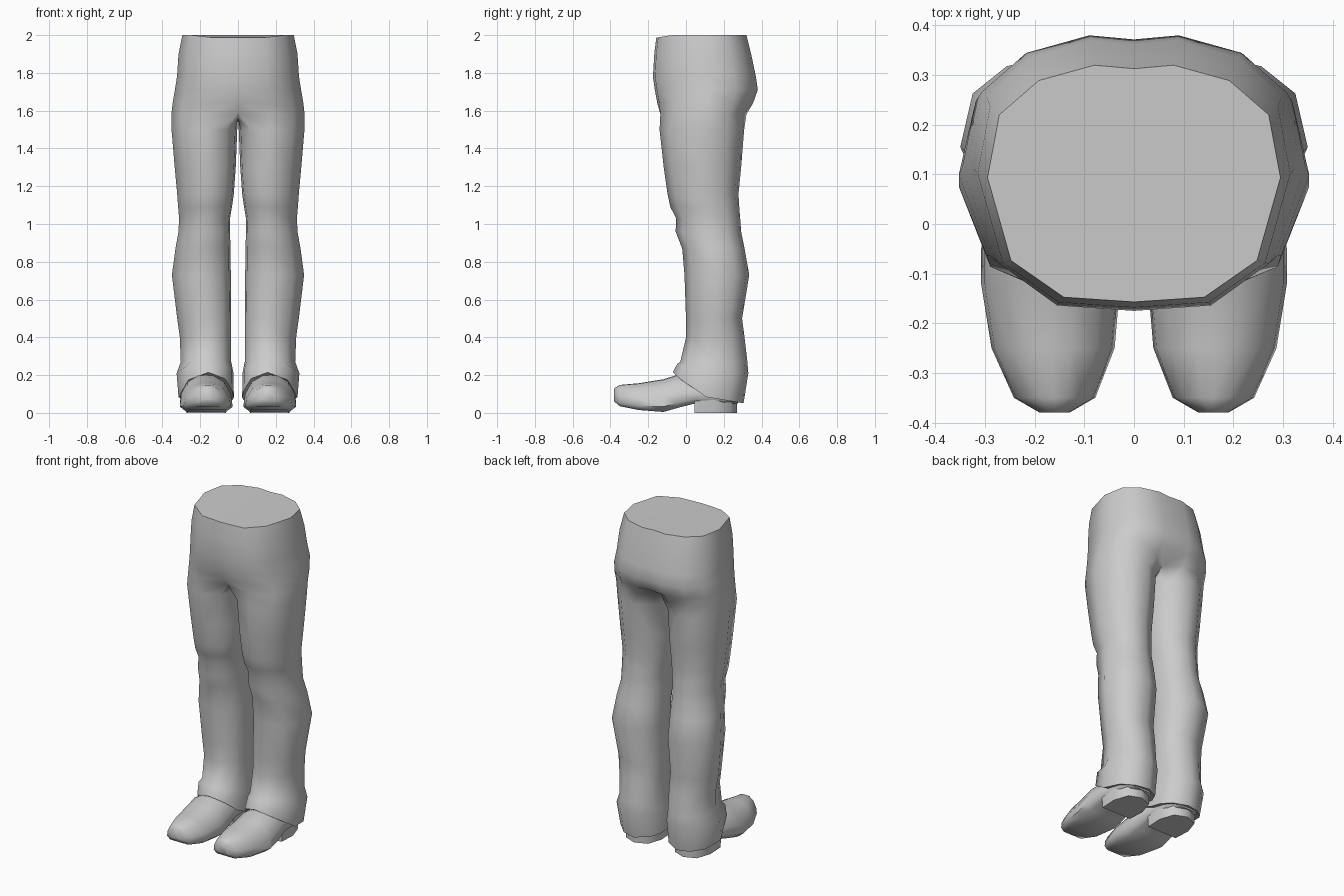
import bpy, bmesh, math

if "Cube" in bpy.data.objects:
    bpy.data.objects.remove(bpy.data.objects["Cube"])

# Cross-section outlines (u across from inner to outer side, v from front to back)
HIP = [(0, -1), (.48, -.96), (.84, -.65), (1, .05), (.92, .58), (.65, .87), (.27, 1), (0, .97)]
LEG = [(.16, -.8), (.46, -1), (.82, -.76), (1, -.05), (.92, .58), (.7, .9), (.42, 1), (.14, .76),
       (.02, .4), (0, 0), (.03, -.42)]


def finish(name, bm, angle=50):
    bmesh.ops.recalc_face_normals(bm, faces=bm.faces)
    me = bpy.data.meshes.new(name)
    bm.to_mesh(me)
    bm.free()
    ob = bpy.data.objects.new(name, me)
    bpy.context.collection.objects.link(ob)
    bpy.ops.object.select_all(action='DESELECT')
    ob.select_set(True)
    bpy.context.view_layer.objects.active = ob
    bpy.ops.object.shade_smooth_by_angle(angle=math.radians(angle))
    mod = ob.modifiers.new("Mirror", 'MIRROR')
    mod.merge_threshold = .001
    return ob


def bridge(bm, a, b, closed=True):
    n = min(len(a), len(b))
    for i in range(n if closed else n - 1):
        j = (i + 1) % n
        bm.faces.new((a[i], a[j], b[j], b[i]))


def section(outline, xin, xout, yf, yb):
    c, h = (yf + yb) / 2, (yb - yf) / 2
    return [(xin + u * (xout - xin), c + v * h) for u, v in outline]


def hem_z(y):
    if y < .07:
        return .09 + (.07 - y) / .14 * .125
    return .09 - (y - .07) / .24 * .04


# Trousers: half hips, then a full leg below the crotch
bm = bmesh.new()
hips = [(2.0, .295, -.157, .32), (1.9, .315, -.168, .345), (1.78, .323, -.175, .37),
        (1.71, .334, -.165, .38), (1.64, .346, -.152, .355)]
prev = None
for z, xo, yf, yb in hips:
    ring = [bm.verts.new((x, y, z - (.012 if z == 2 and y < -.1 else 0)))
            for x, y in section(HIP, 0, xo, yf, yb)]
    if prev:
        bridge(bm, prev, ring, False)
    else:
        bm.faces.new(ring)
    prev = ring

# Crotch line shared by both legs
pts = section(HIP, 0, .353, -.145, .32)
pts[0], pts[7] = (0, -.1), (0, .25)
crotch = [bm.verts.new((x, y, 1.58)) for x, y in pts]
bridge(bm, prev, crotch, False)
prev = crotch + [bm.verts.new((0, y, 1.56)) for y in (.17, .08, -.02)]

legs = [(1.5, .004, .352, -.14, .308), (1.3, .012, .335, -.118, .292), (1.16, .022, .322, -.098, .278),
        (1.09, .032, .317, -.083, .282), (1.03, .042, .312, -.052, .287), (.96, .042, .315, -.055, .292),
        (.87, .04, .331, -.02, .31), (.73, .038, .35, -.008, .335), (.5, .036, .322, .0, .297),
        (.4, .036, .308, .0, .31), (.27, .036, .303, -.03, .325), (.21, .024, .325, -.045, .33)]
for z, xi, xo, yf, yb in legs:
    ring = []
    for x, y in section(LEG, xi, xo, yf, yb):
        lift = .05 * max(0, (.12 - y) / .16) if z < .25 else 0
        ring.append(bm.verts.new((x, y, z + lift)))
    bridge(bm, prev, ring)
    prev = ring
# Slanted hem
ring = [bm.verts.new((x, y, hem_z(y))) for x, y in section(LEG, .022, .315, -.07, .305)]
bridge(bm, prev, ring)
inner = bm.verts.new((.168, .12, .11))
for i in range(len(ring)):
    bm.faces.new((ring[i], ring[(i + 1) % len(ring)], inner))
finish("trousers", bm, 60)

# Shoe: sections running from toe to back (y, centre x, half width, bottom, top)
SHOE = [(-.75, 0), (-1, .16), (-.95, .45), (-.7, .8), (-.3, .98), (0, 1),
        (.3, .98), (.7, .8), (.95, .45), (1, .16), (.75, 0)]
bm = bmesh.new()
prev = None
for y, cx, w, zb, zt in [(-.38, .16, .03, .06, .13), (-.35, .16, .082, .035, .148),
                         (-.25, .163, .124, .015, .157), (-.12, .168, .14, .005, .178),
                         (-.05, .17, .138, .025, .2), (.05, .168, .12, .05, .2),
                         (.2, .168, .112, .05, .17), (.275, .168, .07, .05, .14)]:
    ring = [bm.verts.new((cx + u * w, y, zb + v * (zt - zb))) for u, v in SHOE]
    if prev:
        bridge(bm, prev, ring)
    else:
        bm.faces.new(ring)
    prev = ring
bm.faces.new(prev)
finish("shoe_upper", bm, 60)

# Heel block with a rounded back
bm = bmesh.new()
HEEL = [(-.1, .045), (-.105, .15), (-.075, .24), (0, .27), (.075, .24), (.105, .15), (.1, .045)]
low = [bm.verts.new((.168 + x, y, 0)) for x, y in HEEL]
top = [bm.verts.new((.168 + x * 1.06, y, .07)) for x, y in HEEL]
bridge(bm, low, top)
bm.faces.new(low)
bm.faces.new(top)
finish("shoe_heel", bm)
